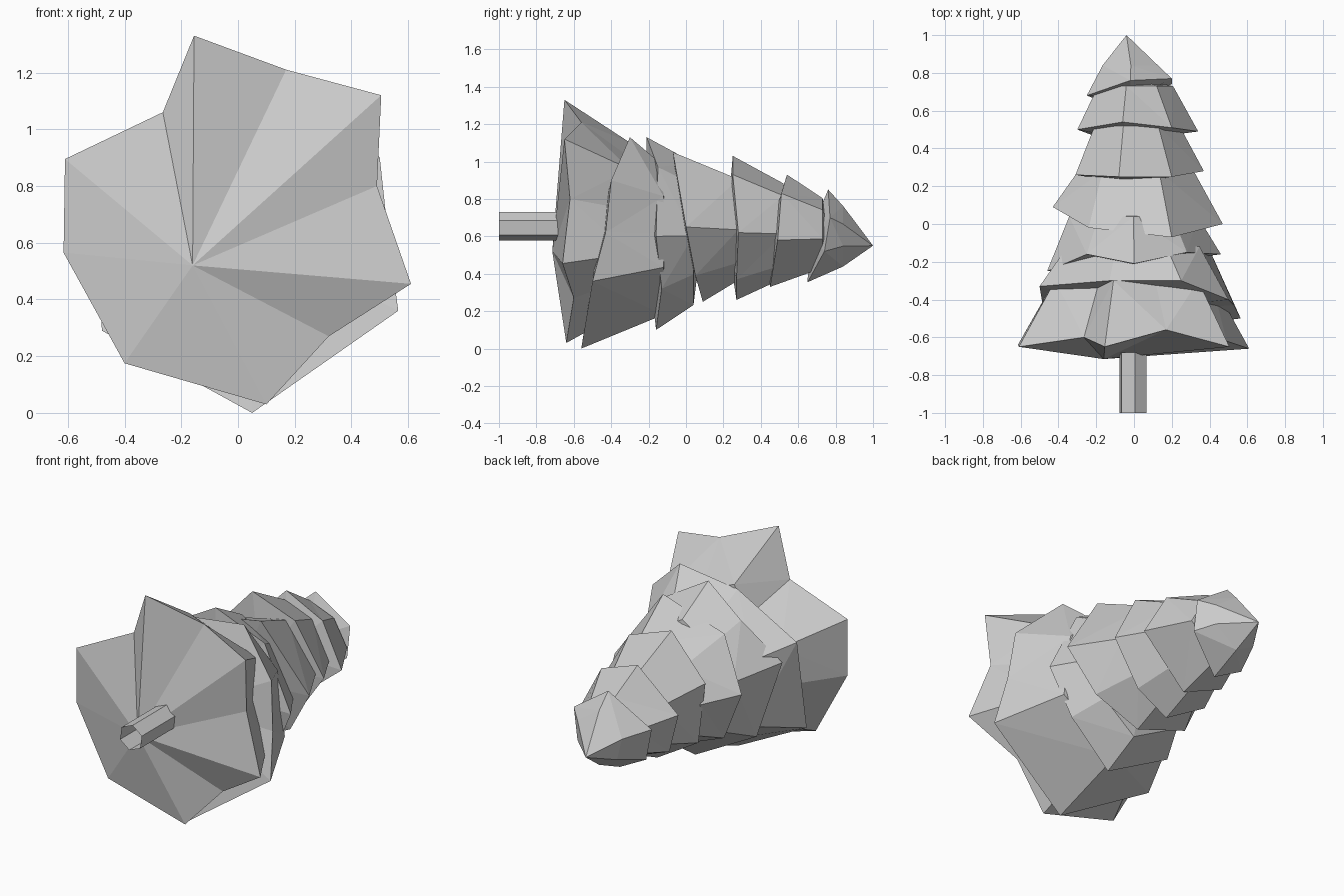
import bpy, bmesh, math
from mathutils import Vector

if "Cube" in bpy.data.objects:
    bpy.data.objects.remove(bpy.data.objects["Cube"])


def axis(y):
    # centre line of the tree, which lies along y
    return Vector((-0.01, y, 0.65 - 0.05 * (y + 0.7) / 1.7))


def tier(name, rim, top_y, scale=0.68, apex=None, under=None):
    # skirt of branches: jagged rim, narrower upper ring, bulging underside
    bm = bmesh.new()
    rim = [Vector(p) for p in rim]
    low = [bm.verts.new(p) for p in rim]
    high = []
    for p in rim:
        d = p - axis(p.y)
        high.append(bm.verts.new(axis(top_y) + Vector((d.x, 0, d.z)) * scale))
    mean_y = sum(p.y for p in rim) / len(rim)
    bottom = bm.verts.new(under or axis(mean_y - 0.05))
    top = bm.verts.new(apex or axis(top_y + 0.05))
    n = len(rim)
    for i in range(n):
        j = (i + 1) % n
        bm.faces.new((low[i], low[j], high[j], high[i]))
        bm.faces.new((high[i], high[j], top))
        bm.faces.new((low[j], low[i], bottom))
    bmesh.ops.triangulate(bm, faces=[f for f in bm.faces if len(f.verts) > 3])
    bmesh.ops.recalc_face_normals(bm, faces=bm.faces)
    me = bpy.data.meshes.new(name)
    bm.to_mesh(me)
    bm.free()
    bpy.context.collection.objects.link(bpy.data.objects.new(name, me))


# branch tiers, from the wide base to the tip
tier("base_branches", [
    (-.155, -.65, 1.33), (.17, -.56, 1.21), (.505, -.65, 1.12), (.49, -.62, .8),
    (.61, -.66, .455), (.32, -.6, .27), (.1, -.64, .03), (-.4, -.65, .175),
    (-.615, -.64, .565), (-.61, -.65, .895), (-.265, -.6, 1.06)],
    -.3, under=(-.16, -.715, .52))
tier("branches_2", [
    (-.5, -.33, .85), (-.13, -.3, 1.08), (.25, -.3, 1.13), (.5, -.4, .9),
    (.53, -.43, .62), (.565, -.5, .36), (.05, -.56, 0), (-.48, -.45, .29)],
    -.12, .7)
tier("branches_3", [
    (-.46, -.25, .75), (-.25, -.16, .98), (0, -.21, 1.13), (.28, -.15, .97),
    (.46, -.16, .6), (.33, -.13, .32), (.05, -.16, .1), (-.36, -.15, .32)],
    .04, .74)
tier("branches_4", [
    (-.43, .09, .68), (-.24, -.02, .95), (.2, -.07, 1.05), (.47, 0, .65),
    (.31, .05, .39), (.05, .09, .25), (-.3, .07, .38)],
    .28, .68)
tier("branches_5", [
    (-.31, .26, .78), (-.08, .25, 1.03), (.2, .25, .93), (.37, .28, .62),
    (.2, .27, .37), (0, .27, .26), (-.27, .27, .42)],
    .52, .66)
tier("branches_6", [
    (-.3, .5, .68), (-.06, .54, .93), (.2, .51, .83), (.34, .49, .58),
    (.03, .45, .33), (-.22, .47, .43)],
    .73, .62)
tier("tip_branches", [
    (-.25, .68, .65), (-.02, .76, .85), (.2, .77, .7), (.2, .74, .52),
    (-.02, .65, .355), (-.2, .66, .45)],
    .84, .65, apex=(-.04, 1, .55))

# open six-sided trunk
bpy.ops.mesh.primitive_cylinder_add(
    vertices=6, radius=0.077, depth=0.32, end_fill_type='NOTHING',
    location=(-0.005, -0.84, 0.655), rotation=(math.pi / 2, math.radians(8), 0))
bpy.context.object.name = "trunk"
